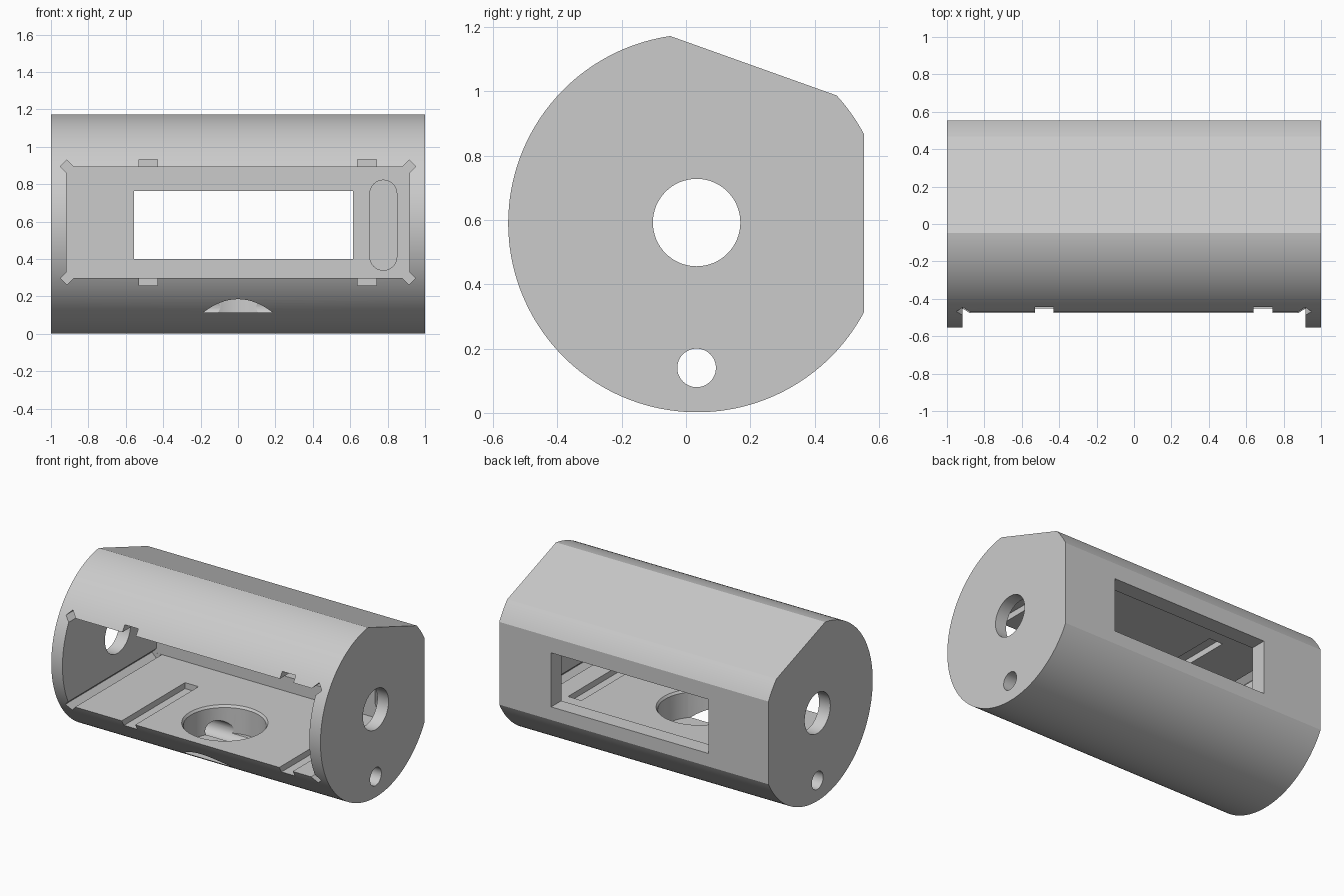
import bpy, bmesh, math
from mathutils import Matrix, Vector

cube = bpy.data.objects.get("Cube")
if cube:
    bpy.data.objects.remove(cube, do_unlink=True)

AXIS_Y, AXIS_Z, RADIUS = 0.035, 0.59, 0.588
BACK_INNER = 0.445

grey = bpy.data.materials.new("plain_grey")
grey.use_nodes = True
grey.diffuse_color = (0.6, 0.6, 0.6, 1)
grey.node_tree.nodes["Principled BSDF"].inputs["Base Color"].default_value = (0.6, 0.6, 0.6, 1)


def make_object(name, bm):
    bmesh.ops.recalc_face_normals(bm, faces=bm.faces)
    mesh = bpy.data.meshes.new(name)
    bm.to_mesh(mesh)
    bm.free()
    mesh.materials.append(grey)
    obj = bpy.data.objects.new(name, mesh)
    bpy.context.collection.objects.link(obj)
    return obj


def prism(name, points, direction):
    """Extrude a closed outline of 3D points along a direction."""
    bm = bmesh.new()
    face = bm.faces.new([bm.verts.new(p) for p in points])
    new = bmesh.ops.extrude_face_region(bm, geom=[face])["geom"]
    verts = [v for v in new if isinstance(v, bmesh.types.BMVert)]
    bmesh.ops.translate(bm, verts=verts, vec=direction)
    return make_object(name, bm)


def arc(cx, cy, r, start, end, steps):
    angles = [math.radians(start + (end - start) * i / steps) for i in range(steps + 1)]
    return [(cx + r * math.cos(a), cy + r * math.sin(a)) for a in angles]


# Round housing with a flat back and a sloped flat on the upper back
profile = arc(AXIS_Y, AXIS_Z, RADIUS, 98.2, 331.8, 110)
profile += arc(AXIS_Y, AXIS_Z, RADIUS, 28.2, 42.5, 8)
housing = prism("housing", [(-1, y, z) for y, z in profile], Vector((2, 0, 0)))


def cut(cutter):
    """Subtract a cutter from the housing, then discard it."""
    cutter.hide_render = True
    mod = housing.modifiers.new("cut", 'BOOLEAN')
    mod.operation = 'DIFFERENCE'
    mod.solver = 'EXACT'
    mod.object = cutter
    bpy.context.view_layer.objects.active = housing
    bpy.ops.object.modifier_apply(modifier=mod.name)
    bpy.data.objects.remove(cutter, do_unlink=True)


def box(name, x, y, z):
    pts = [(x[0], y[0], z[0]), (x[1], y[0], z[0]), (x[1], y[0], z[1]), (x[0], y[0], z[1])]
    return prism(name, pts, Vector((0, y[1] - y[0], 0)))


def cone(name, r1, r2, depth, matrix):
    bm = bmesh.new()
    bmesh.ops.create_cone(bm, cap_ends=True, segments=64, radius1=r1, radius2=r2,
                          depth=depth, matrix=matrix)
    return make_object(name, bm)


# Main bay, open at the front
cut(box("bay", (-0.917, 0.917), (-0.8, BACK_INNER), (0.3, 0.892)))

# Window through the back wall
cut(box("window", (-0.555, 0.615), (0.3, 0.7), (0.4, 0.763)))

# Long clip slots in the floor and ceiling of the bay
for x in (-0.48, 0.69):
    cut(box("clip_slot", (x - 0.05, x + 0.05), (-0.8, 0.195), (0.26, 0.932)))

# Diagonal relief grooves along the four corners of the bay
for sx in (-1, 1):
    for sz in (-1, 1):
        centre = Vector((sx * 0.897, -0.8, 0.596 + sz * 0.281))
        along, across = Vector((sx, 0, sz)).normalized() * 0.05, Vector((sx, 0, -sz)).normalized() * 0.025
        corners = [centre + along + across, centre + along - across,
                   centre - along - across, centre - along + across]
        cut(prism("corner_groove", corners, Vector((0, BACK_INNER - 0.001 + 0.8, 0))))

# Rounded recess in the inner face of the back wall
pill = arc(0.777, 0.75, 0.072, 0, 180, 16) + arc(0.777, 0.412, 0.072, 180, 360, 16)
cut(prism("pill_recess", [(x, 0.4, z) for x, z in pill], Vector((0, 0.095, 0))))

# Round pocket in the floor, with a bevelled rim
cut(cone("pocket", 0.252, 0.252, 0.285, Matrix.Translation((0, -0.14, 0.2575))))
cut(cone("pocket_rim", 0.25, 0.264, 0.02, Matrix.Translation((0, -0.14, 0.292))))

# Centre hole in both ends and the small full-length bore
turn = Matrix.Rotation(math.pi / 2, 4, 'Y')
cut(cone("end_holes", 0.136, 0.136, 2.4, Matrix.Translation((0, 0.033, 0.592)) @ turn))
cut(cone("small_bore", 0.06, 0.06, 2.4, Matrix.Translation((0, 0.033, 0.14)) @ turn))

# Smooth curves, crisp edges
bpy.ops.object.select_all(action='DESELECT')
housing.select_set(True)
bpy.context.view_layer.objects.active = housing
bpy.ops.object.shade_smooth_by_angle(angle=math.radians(20))
